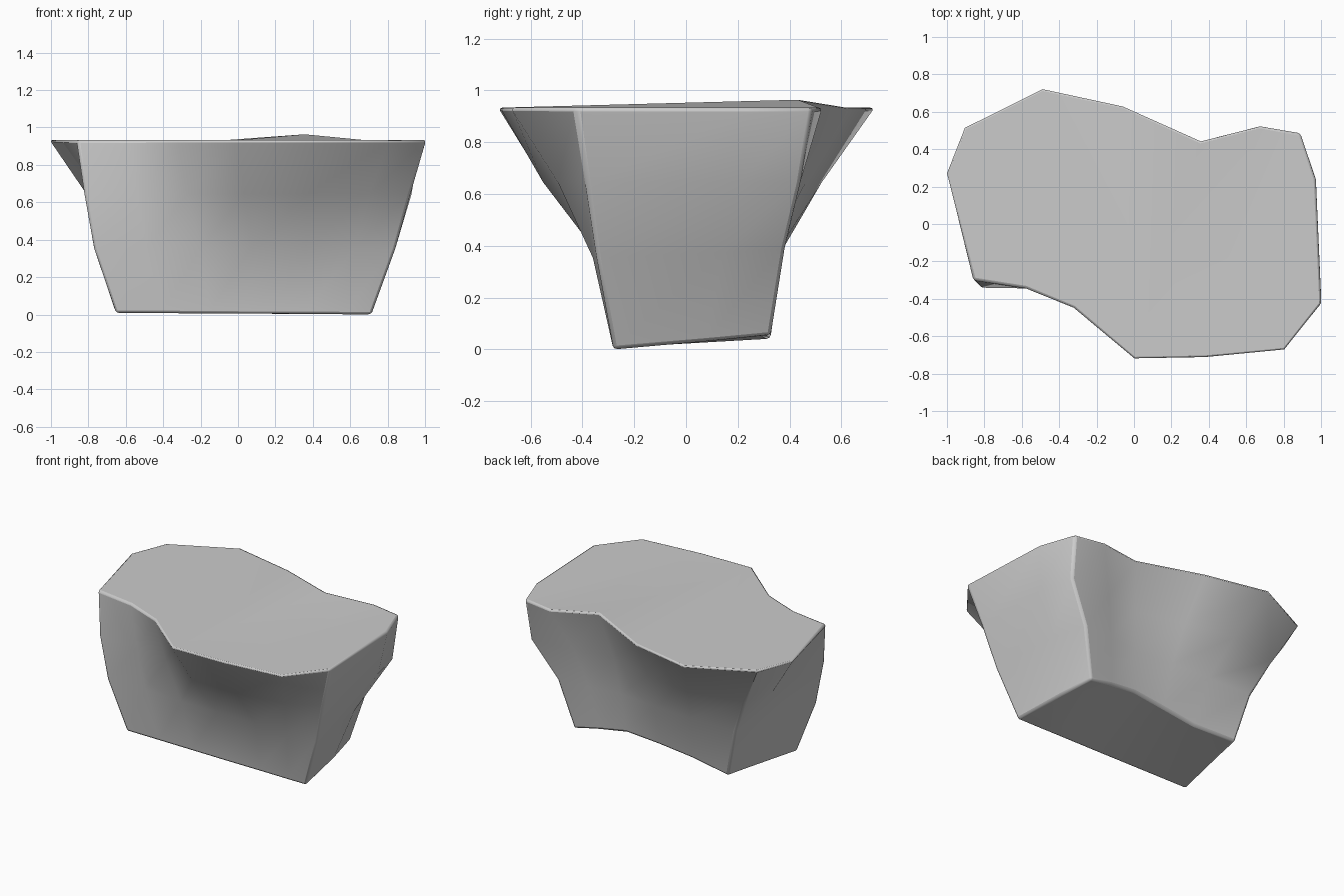
import bpy, bmesh

# Each column of the rock: bottom x, y, z, top x, y, flare reached at the two middle levels
columns = [
    (-0.655, -0.28, 0.008, -0.86, -0.30, 0.57, 0.81),
    (-0.40, -0.28, 0.006, -0.58, -0.345, 0.50, 0.78),
    (-0.15, -0.28, 0.004, -0.325, -0.45, 0.30, 0.70),
    (0.08, -0.28, 0.002, 0.00, -0.725, 0.11, 0.60),
    (0.36, -0.28, 0.001, 0.38, -0.718, 0.11, 0.62),
    (0.58, -0.28, 0.0, 0.807, -0.677, 0.20, 0.54),
    (0.715, -0.28, 0.0, 1.006, -0.425, 0.44, 0.71),
    (0.67, 0.08, 0.03, 0.975, 0.24, 0.39, 0.78),
    (0.625, 0.328, 0.053, 0.89, 0.487, 0.34, 0.72),
    (0.44, 0.315, 0.09, 0.68, 0.527, 0.20, 0.50),
    (0.245, 0.30, 0.118, 0.36, 0.445, 0.20, 0.45),
    (0.00, 0.29, 0.095, -0.06, 0.635, 0.20, 0.50),
    (-0.25, 0.285, 0.065, -0.49, 0.728, 0.20, 0.54),
    (-0.55, 0.328, 0.04, -0.91, 0.518, 0.25, 0.58),
    (-0.58, 0.14, 0.03, -1.007, 0.272, 0.22, 0.54),
]
# Corners that belly out: (column, level) -> x, y shift
belly = {(0, 1): (0, -0.035), (0, 2): (0, -0.045), (8, 2): (0.06, 0), (7, 2): (0.02, 0)}
PEAK = 10  # column whose top rises slightly

bm = bmesh.new()
rings = [[], [], [], []]
for i, (bx, by, bz, tx, ty, f1, f2) in enumerate(columns):
    z_top = 0.964 if i == PEAK else 0.933
    levels = [(0, bz), (f1, 0.37 + 0.06 * by), (f2, 0.645), (1, z_top)]
    for k, (f, z) in enumerate(levels):
        dx, dy = belly.get((i, k), (0, 0))
        rings[k].append(bm.verts.new((bx + (tx - bx) * f + dx, by + (ty - by) * f + dy, z)))

# Sides
n = len(columns)
for a, b in zip(rings, rings[1:]):
    for i in range(n):
        j = (i + 1) % n
        bm.faces.new((a[i], a[j], b[j], b[i]))

# Underside, and top split around the raised point
base = bm.faces.new(rings[0][::-1])
bmesh.ops.triangulate(bm, faces=[base])
top = rings[3]
for ids in ((10, 3, 9), (10, 11, 3), (3, 4, 5, 6, 7, 8, 9), (11, 12, 13, 14, 0, 1, 2, 3)):
    bm.faces.new([top[i] for i in ids])
bmesh.ops.recalc_face_normals(bm, faces=bm.faces)

mesh = bpy.data.meshes.new("rock")
bm.to_mesh(mesh)
bm.free()
rock = bpy.data.objects.new("rock", mesh)
bpy.context.collection.objects.link(rock)

# Softened hard edges
bevel = rock.modifiers.new("soft_edges", 'BEVEL')
bevel.width = 0.015
bevel.segments = 2
bevel.limit_method = 'ANGLE'
bevel.angle_limit = 0.8

bpy.context.view_layer.objects.active = rock
rock.select_set(True)
bpy.ops.object.shade_smooth_by_angle(angle=0.7)
